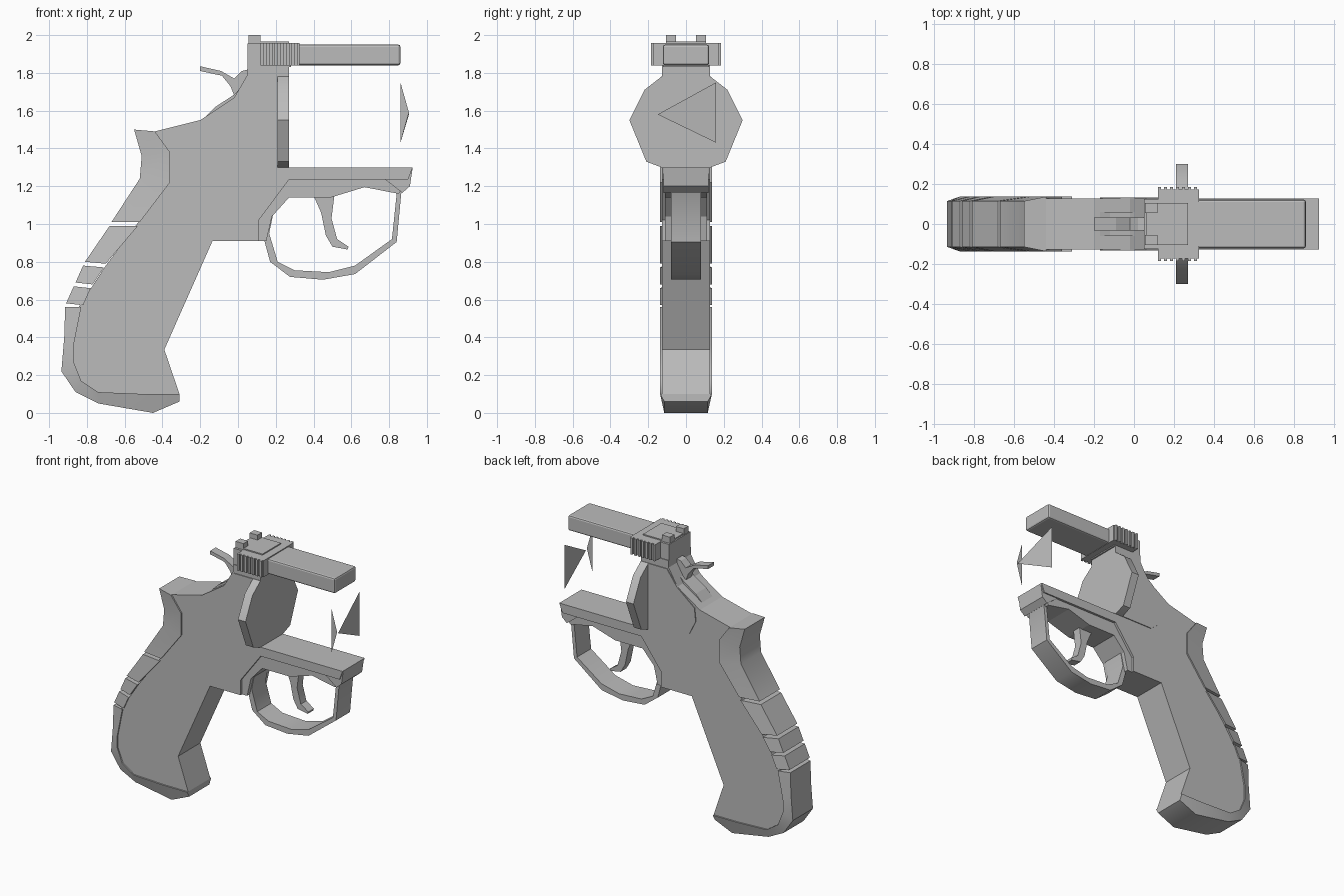
import bpy
import bmesh
import math

old_cube = bpy.data.objects.get("Cube")
if old_cube:
    bpy.data.objects.remove(old_cube, do_unlink=True)

steel = bpy.data.materials.new("plain_grey")
steel.use_nodes = True
steel.diffuse_color = (0.5, 0.5, 0.5, 1)
steel.node_tree.nodes["Principled BSDF"].inputs["Base Color"].default_value = (0.5, 0.5, 0.5, 1)


def finish(bm, name, smooth=False):
    """Turn a bmesh into a named, coloured object."""
    bmesh.ops.recalc_face_normals(bm, faces=bm.faces[:])
    mesh = bpy.data.meshes.new(name)
    bm.to_mesh(mesh)
    bm.free()
    mesh.materials.append(steel)
    obj = bpy.data.objects.new(name, mesh)
    bpy.context.collection.objects.link(obj)
    if smooth:
        bpy.ops.object.select_all(action='DESELECT')
        obj.select_set(True)
        bpy.context.view_layer.objects.active = obj
        bpy.ops.object.shade_smooth_by_angle(angle=math.radians(35))
    return obj


def prism(name, profile, half, centre=0.0, smooth=False):
    """Extrude an (x, z) profile across y."""
    bm = bmesh.new()
    near = [bm.verts.new((x, centre - half, z)) for x, z in profile]
    face = bm.faces.new(near)
    extruded = bmesh.ops.extrude_face_region(bm, geom=[face])["geom"]
    moved = [v for v in extruded if isinstance(v, bmesh.types.BMVert)]
    bmesh.ops.translate(bm, verts=moved, vec=(0, 2 * half, 0))
    # extrude_face_region keeps the starting face only for open input
    bm.normal_update()
    if not any(all(v in near for v in f.verts) for f in bm.faces):
        bm.faces.new(near)
    return finish(bm, name, smooth)


def box(name, x0, x1, z0, z1, half, centre=0.0):
    return prism(name, [(x0, z0), (x1, z0), (x1, z1), (x0, z1)], half, centre)


def strip(name, pairs, outer_half, inner_half):
    """Solid band running through (outer, inner) profile point pairs."""
    bm = bmesh.new()
    rings = []
    for (ox, oz), (ix, iz) in pairs:
        rings.append([bm.verts.new(p) for p in (
            (ox, -outer_half, oz), (ox, outer_half, oz),
            (ix, inner_half, iz), (ix, -inner_half, iz))])
    for a, b in zip(rings, rings[1:]):
        for i in range(len(a)):
            j = (i + 1) % len(a)
            bm.faces.new((a[i], a[j], b[j], b[i]))
    bm.faces.new(rings[0])
    bm.faces.new(rings[-1])
    return finish(bm, name, True)


# Main frame with the grip core and the lower strap
prism("frame", [
    (-.44, 1.49), (-.2, 1.55), (-.02, 1.67), (.05, 1.79), (.05, 1.84), (.27, 1.84),
    (.27, 1.76), (.21, 1.76), (.21, 1.3), (.925, 1.3), (.9, 1.235), (.27, 1.235),
    (.11, 1.02), (.11, .91), (-.135, .91), (-.39, .335), (-.31, .1), (-.5, .09),
    (-.75, .105), (-.84, .17), (-.88, .3), (-.85, .55), (-.7, .78), (-.52, 1.02),
    (-.36, 1.22), (-.36, 1.38)], .127)

# Raised side plates
for side, y in (("left", .127), ("right", -.127)):
    prism("side_plate_" + side, [
        (-.02, 1.67), (-.16, 1.555), (-.17, 1.46), (-.12, 1.36), (-.04, 1.3),
        (.21, 1.3), (.21, 1.78), (.06, 1.78)], .006, y)

# Grip backstrap in separated bands
bands = [
    [((-.55, 1.5), (-.44, 1.49)), ((-.51, 1.36), (-.36, 1.38)),
     ((-.52, 1.24), (-.36, 1.22)), ((-.67, 1.01), (-.52, 1.01))],
    [((-.68, .99), (-.53, .99)), ((-.81, .8), (-.7, .79))],
    [((-.82, .78), (-.71, .77)), ((-.86, .69), (-.77, .68))],
    [((-.87, .67), (-.78, .66)), ((-.91, .58), (-.82, .57))],
    [((-.915, .56), (-.83, .56)), ((-.92, .4), (-.87, .36)), ((-.935, .22), (-.87, .27)),
     ((-.86, .11), (-.83, .17)), ((-.74, .05), (-.74, .11)),
     ((-.45, 0), (-.5, .1)), ((-.31, .06), (-.31, .1))],
]
for number, pairs in enumerate(bands):
    strip("grip_backstrap_" + str(number), pairs, .115, .137)

# Trigger guard loop and the thick web that joins it to the strap
strip("trigger_guard", [
    ((.11, 1.02), (.2, 1.12)), ((.14, .91), (.165, .95)), ((.17, .8), (.21, .8)),
    ((.275, .72), (.3, .755)), ((.45, .705), (.48, .745)), ((.62, .735), (.62, .78)),
    ((.84, .905), (.815, .92)), ((.865, 1.17), (.84, 1.16)), ((.91, 1.23), (.84, 1.22))], .08, .08)
prism("guard_web", [
    (.11, 1.02), (.11, .91), (.15, .91), (.18, 1.04), (.27, 1.14), (.49, 1.14),
    (.67, 1.195), (.85, 1.16), (.91, 1.24), (.27, 1.24)], .11)
prism("strap_front_lip", [(.925, 1.3), (.91, 1.2), (.87, 1.165), (.78, 1.235)], .118)

# Trigger
prism("trigger", [
    (.4, 1.15), (.51, 1.15), (.495, 1.03), (.525, .92), (.585, .88), (.58, .865),
    (.5, .88), (.465, .94), (.44, 1.06)], .032, 0, True)

# Hammer and the rail on the rear slope
prism("hammer", [
    (-.2, 1.835), (-.09, 1.81), (-.02, 1.77), (.02, 1.81), (.06, 1.82), (.06, 1.7),
    (-.02, 1.68), (-.04, 1.73), (-.085, 1.785), (-.2, 1.81)], .032)
prism("rear_rail", [
    (-.19, 1.55), (-.12, 1.62), (-.02, 1.685), (.04, 1.75), (.04, 1.65), (-.1, 1.55)], .06)

# Eight-sided recoil shield
bm = bmesh.new()
half_outline = [(.13, 1.3), (.21, 1.33), (.3, 1.55), (.22, 1.71), (.13, 1.78)]
outline = half_outline + [(-y, z) for y, z in reversed(half_outline)]
back = [bm.verts.new((.21, y, z)) for y, z in outline]
front = [bm.verts.new((.27, y, z)) for y, z in outline]
bm.faces.new(back)
bm.faces.new(front)
for i in range(len(outline)):
    j = (i + 1) % len(outline)
    bm.faces.new((back[i], back[j], front[j], front[i]))
finish(bm, "recoil_shield", True)

# Upper bar and rear block
upper_bar = box("upper_bar", .27, .86, 1.84, 1.95, .122)
bevel = upper_bar.modifiers.new("soft_edges", 'BEVEL')
bevel.width = .012
bevel.segments = 2
box("rear_block", .05, .28, 1.83, 1.955, .122)
box("sight_base", .06, .27, 1.95, 1.965, .105)

# Ribbed clamp round the bar
box("clamp", .12, .325, 1.838, 1.957, .172)
for i in range(7):
    x = .12 + i * .03
    box("clamp_rib_" + str(i), x, x + .016, 1.838, 1.957, .185)

# Rear sight posts
for side, y in (("left", .08), ("right", -.08)):
    box("sight_post_" + side, .055, .118, 1.95, 2, .026, y)

# Loose thin facets ahead of the frame
for name, corners in (
        ("front_facet_narrow", [(.86, -.16, 1.75), (.86, -.16, 1.43), (.905, -.16, 1.59)]),
        ("front_facet_wide", [(.905, -.15, 1.58), (.86, .16, 1.43), (.86, .16, 1.75)])):
    bm = bmesh.new()
    bm.faces.new([bm.verts.new(p) for p in corners])
    finish(bm, name)
